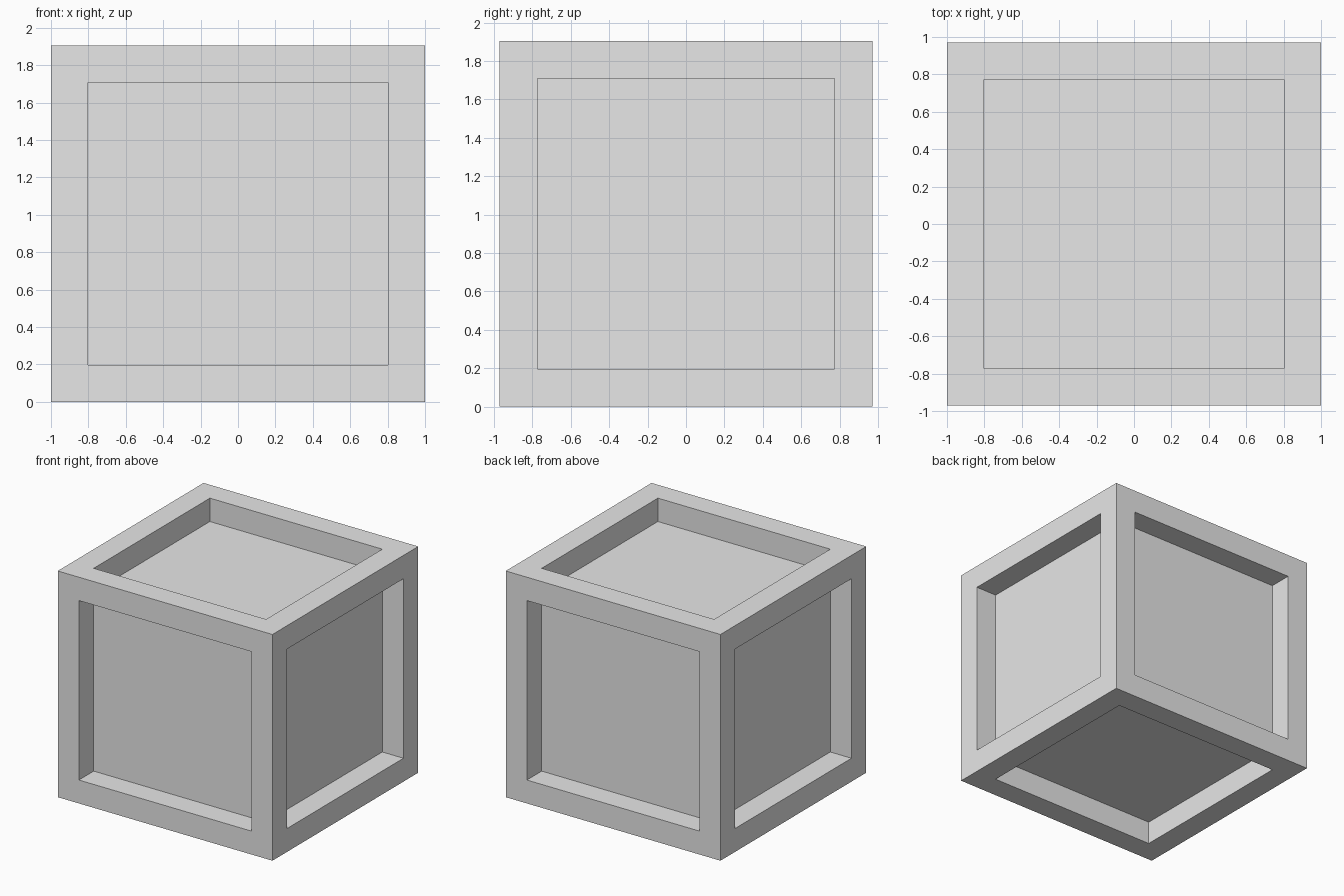
import bpy
import bmesh
from mathutils import Vector

default_cube = bpy.data.objects.get("Cube")
if default_cube:
    bpy.data.objects.remove(default_cube, do_unlink=True)

SIZE = Vector((2.0, 1.94, 1.905))
BORDER = 0.197

# Plain grey material
grey = bpy.data.materials.new("light_grey")
grey.use_nodes = True
colour = (0.8, 0.8, 0.8, 1.0)
grey.diffuse_color = colour
grey.node_tree.nodes["Principled BSDF"].inputs["Base Color"].default_value = colour

# Crate body: a box standing on the ground
bm = bmesh.new()
bmesh.ops.create_cube(bm, size=1.0)
bmesh.ops.scale(bm, vec=SIZE, verts=bm.verts)
bmesh.ops.translate(bm, vec=(0, 0, SIZE.z / 2), verts=bm.verts)

# Frame borders on all six sides
panels = bm.faces[:]
bmesh.ops.inset_individual(bm, faces=panels, thickness=BORDER, use_even_offset=True)

# Sunken panels with straight walls
for panel in panels:
    inward = -panel.normal.copy()
    floor = bmesh.ops.extrude_discrete_faces(bm, faces=[panel])["faces"][0]
    bmesh.ops.translate(bm, vec=inward * BORDER, verts=floor.verts)

bmesh.ops.recalc_face_normals(bm, faces=bm.faces)
mesh = bpy.data.meshes.new("crate")
bm.to_mesh(mesh)
bm.free()
mesh.materials.append(grey)

crate = bpy.data.objects.new("crate", mesh)
bpy.context.collection.objects.link(crate)
